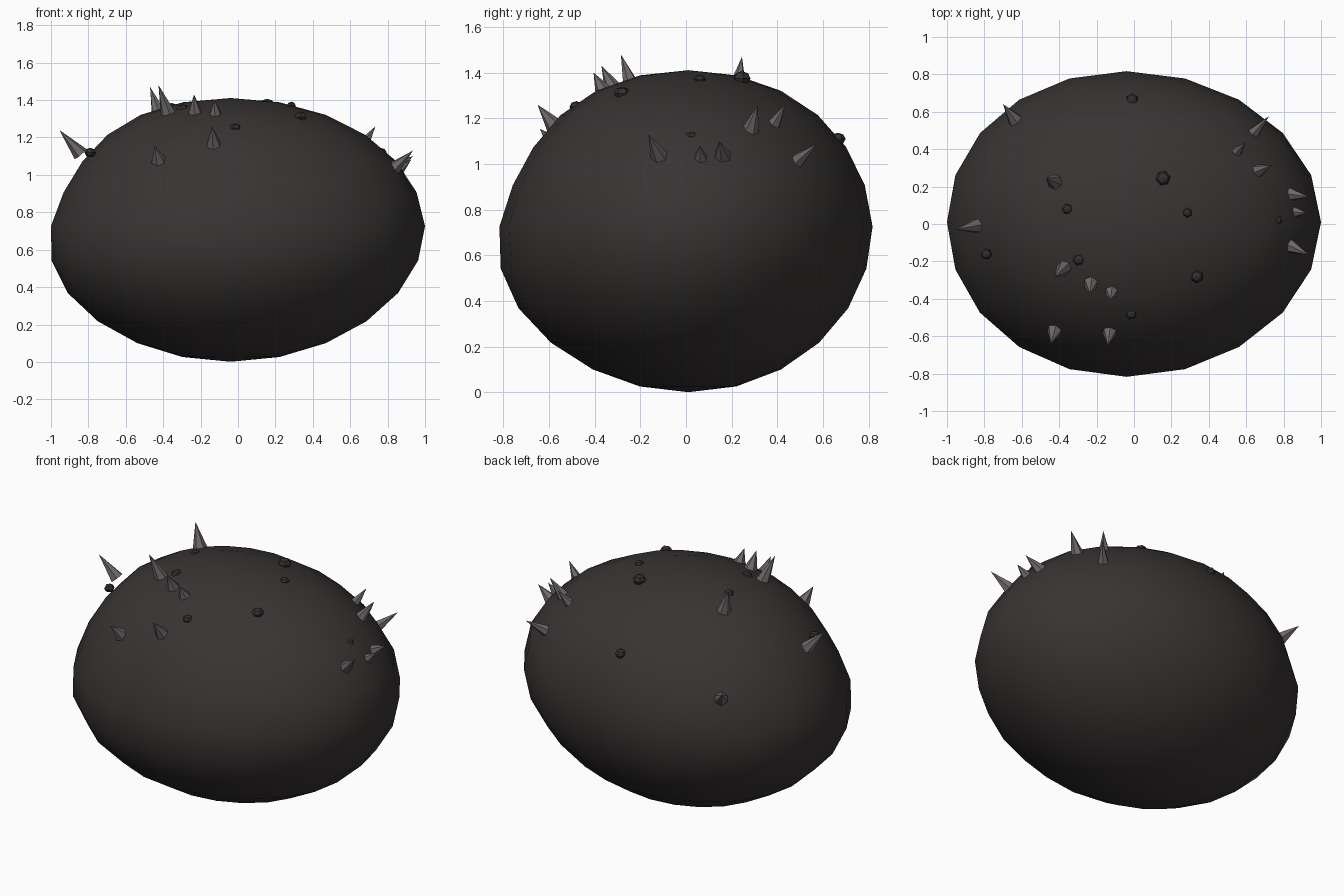
import bpy, bmesh, math
from mathutils import Vector, Matrix


def material(name, rgb):
    m = bpy.data.materials.new(name)
    m.diffuse_color = (*rgb, 1)
    return m


body_mat = material("dark brown stone", (0.040, 0.034, 0.033))
spike_mat = material("warm grey spike", (0.155, 0.135, 0.138))
nub_mat = material("charcoal nub", (0.033, 0.030, 0.029))


def make_object(name, bm, mat, smooth=False):
    me = bpy.data.meshes.new(name)
    bm.to_mesh(me)
    bm.free()
    for p in me.polygons:
        p.use_smooth = smooth
    me.materials.append(mat)
    ob = bpy.data.objects.new(name, me)
    bpy.context.collection.objects.link(ob)
    return ob


# Body: squashed sphere, crown slightly off centre, sagging to the front left
bm = bmesh.new()
bmesh.ops.create_uvsphere(bm, u_segments=20, v_segments=12, radius=1)
for v in bm.verts:
    x, y, z = v.co
    r = max(math.hypot(x, y), 0.01)
    sag = 0.02 - 0.02 * (x + y) / r + (0.012 if z > 0 else 0)
    f = 1 - sag * math.sin(math.pi * z)
    v.co = (f * x - 0.04 * (1 - x * x),
            0.817 * f * y + 0.01 * (1 - y * y),
            0.706 + 0.705 * z + 0.02 * (1 - z * z))
make_object("body", bm, body_mat, True)

# Spikes: base centre, tip
spikes = [
    ((-0.845, -0.01, 1.115), (-0.955, -0.03, 1.24)),
    ((-0.635, 0.555, 0.95), (-0.70, 0.64, 1.02)),
    ((0.625, 0.47, 1.00), (0.72, 0.575, 1.09)),
    ((0.535, 0.37, 1.15), (0.595, 0.435, 1.26)),
    ((0.655, 0.28, 1.14), (0.735, 0.315, 1.26)),
    ((0.83, 0.16, 1.03), (0.935, 0.145, 1.10)),
    ((0.84, 0.065, 1.01), (0.925, 0.06, 1.08)),
    ((0.83, -0.115, 1.03), (0.935, -0.165, 1.13)),
    ((-0.425, 0.225, 1.33), (-0.47, 0.245, 1.47)),
    ((-0.375, -0.235, 1.33), (-0.425, -0.285, 1.48)),
    ((-0.41, -0.23, 1.33), (-0.46, -0.27, 1.47)),
    ((-0.23, -0.32, 1.33), (-0.235, -0.37, 1.43)),
    ((-0.12, -0.36, 1.315), (-0.125, -0.405, 1.40)),
    ((-0.425, -0.57, 1.08), (-0.445, -0.64, 1.155)),
    ((-0.13, -0.575, 1.165), (-0.14, -0.65, 1.26)),
]
del spikes[10]  # the two crown spikes seen from the front are front and back ones
for i, (base, tip) in enumerate(spikes):
    base, tip = Vector(base), Vector(tip)
    base -= (tip - base).normalized() * 0.005
    d = tip - base
    bm = bmesh.new()
    rot = d.to_track_quat('Z', 'Y').to_matrix().to_4x4()
    bmesh.ops.create_cone(bm, cap_ends=True, segments=6, radius1=0.042, radius2=0,
                          depth=d.length,
                          matrix=Matrix.Translation((base + tip) / 2) @ rot)
    make_object(f"spike_{i + 1}", bm, spike_mat)

# Nubs: small faceted lumps, centre and radius
nubs = [
    (-0.01, 0.665, 1.11, 0.034), (0.155, 0.245, 1.375, 0.040),
    (-0.355, 0.08, 1.36, 0.031), (0.285, 0.06, 1.37, 0.027),
    (-0.295, -0.19, 1.35, 0.034), (-0.79, -0.16, 1.12, 0.031),
    (0.335, -0.28, 1.31, 0.036), (-0.015, -0.48, 1.25, 0.032),
    (0.765, 0.02, 1.12, 0.030),
]
for i, (x, y, z, r) in enumerate(nubs):
    bm = bmesh.new()
    mat = Matrix.Translation((x, y, z)) @ Matrix.Rotation(i * 0.7, 4, 'Z') @ Matrix.Diagonal((1, 1, 0.8, 1))
    bmesh.ops.create_uvsphere(bm, u_segments=6, v_segments=4, radius=r, matrix=mat)
    make_object(f"nub_{i + 1}", bm, nub_mat)
